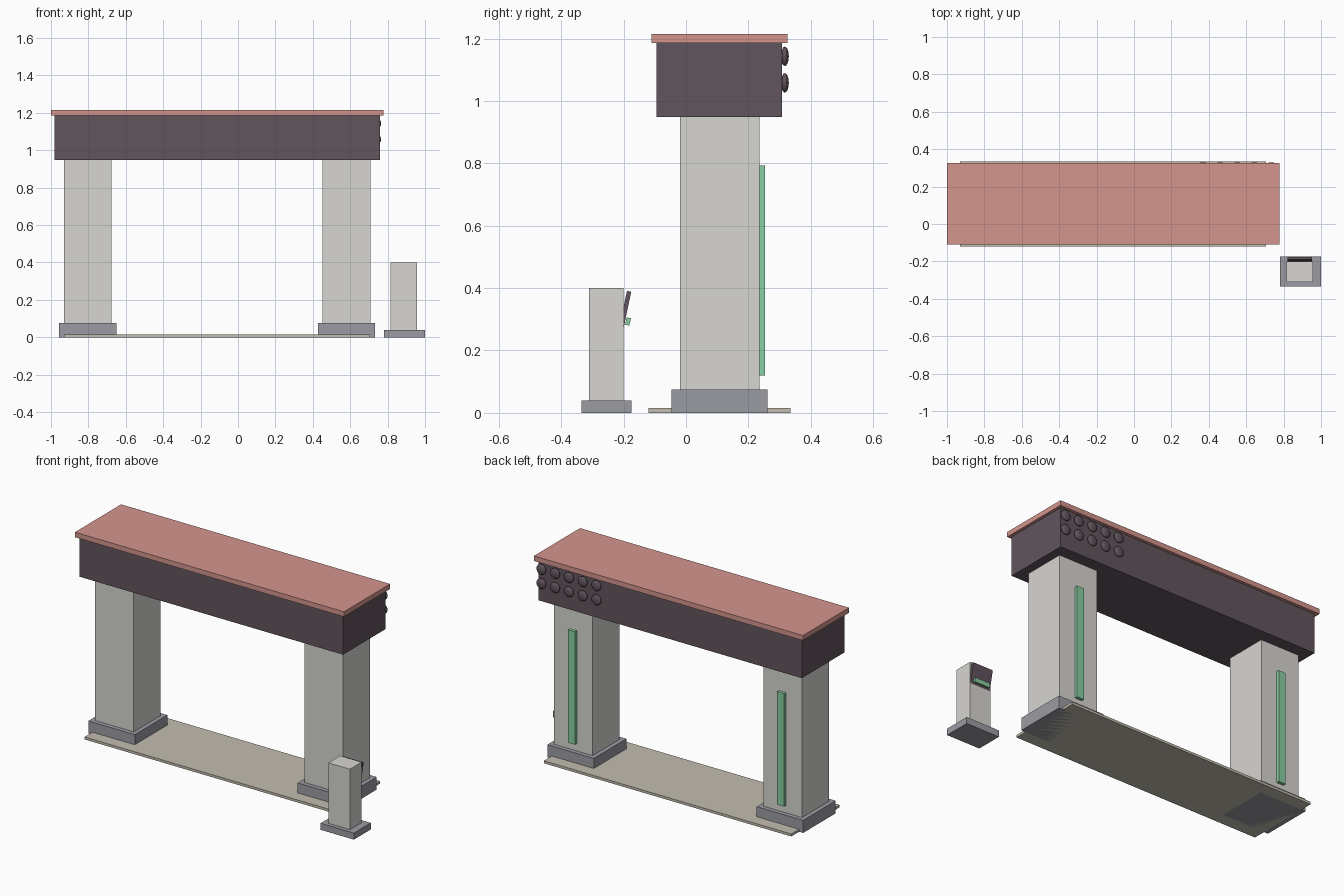
import bpy, math

if "Cube" in bpy.data.objects:
    bpy.data.objects.remove(bpy.data.objects["Cube"])

def material(name, rgb):
    m = bpy.data.materials.new(name)
    m.diffuse_color = (*rgb, 1)
    m.use_nodes = True
    m.node_tree.nodes["Principled BSDF"].inputs["Base Color"].default_value = m.diffuse_color
    return m

RED = material("roof_red", (0.66, 0.30, 0.27))
DARK = material("dark_housing", (0.12, 0.09, 0.11))
PALE = material("pale_panel", (0.68, 0.67, 0.64))
GREY = material("base_grey", (0.33, 0.33, 0.37))
GREEN = material("light_green", (0.25, 0.62, 0.36))
SAND = material("floor_sand", (0.55, 0.51, 0.43))

def finish(name, mat):
    o = bpy.context.object
    o.name = name
    o.data.materials.append(mat)
    return o

def box(name, x, y, z, mat, tilt=0):
    """Box from (min, max) ranges, optionally tilted about x."""
    bpy.ops.mesh.primitive_cube_add(size=1, location=[(a + b) / 2 for a, b in (x, y, z)])
    o = finish(name, mat)
    o.scale = [b - a for a, b in (x, y, z)]
    o.rotation_euler.x = tilt
    return o

def around(c, size):
    return (c - size / 2, c + size / 2)

# Floor plate and overhead gantry
box("floor_plate", (-0.93, 0.705), (-0.12, 0.335), (0, 0.015), SAND)
box("gantry_beam", (-0.98, 0.76), (-0.094, 0.307), (0.948, 1.185), DARK)
box("roof_slab", (-1.0, 0.777), (-0.11, 0.325), (1.185, 1.215), RED)

# Two columns with plinths and rear light strips
for side, cx in (("left", -0.803), ("right", 0.58)):
    box(side + "_plinth", around(cx, 0.307), (-0.046, 0.261), (0, 0.075), GREY)
    box(side + "_column", around(cx, 0.255), (-0.02, 0.235), (0.075, 0.948), PALE)
    box(side + "_light_strip", around(cx, 0.046), (0.235, 0.254), (0.12, 0.793), GREEN)

# Signal lamps: two rows of five on the rear of the beam
for row, z in enumerate((1.058, 1.143)):
    for i in range(5):
        bpy.ops.mesh.primitive_uv_sphere_add(segments=16, ring_count=10, radius=1,
                                             location=(0.37 + 0.091 * i, 0.317, z))
        o = finish(f"lamp_{row}_{i}", DARK)
        o.scale = (0.031, 0.0125, 0.031)
        bpy.ops.object.shade_smooth_by_angle()

# Small kiosk with tilted screen and card slot
box("kiosk_base", (0.78, 1.0), (-0.335, -0.175), (0, 0.039), GREY)
box("kiosk_post", (0.815, 0.957), (-0.311, -0.2), (0.039, 0.4), PALE)
tilt = math.radians(-12)
box("kiosk_screen", around(0.887, 0.132), around(-0.195, 0.014), around(0.33, 0.122), DARK, tilt)
box("kiosk_slot", around(0.887, 0.1), around(-0.186, 0.014), around(0.293, 0.024), GREEN, tilt)
